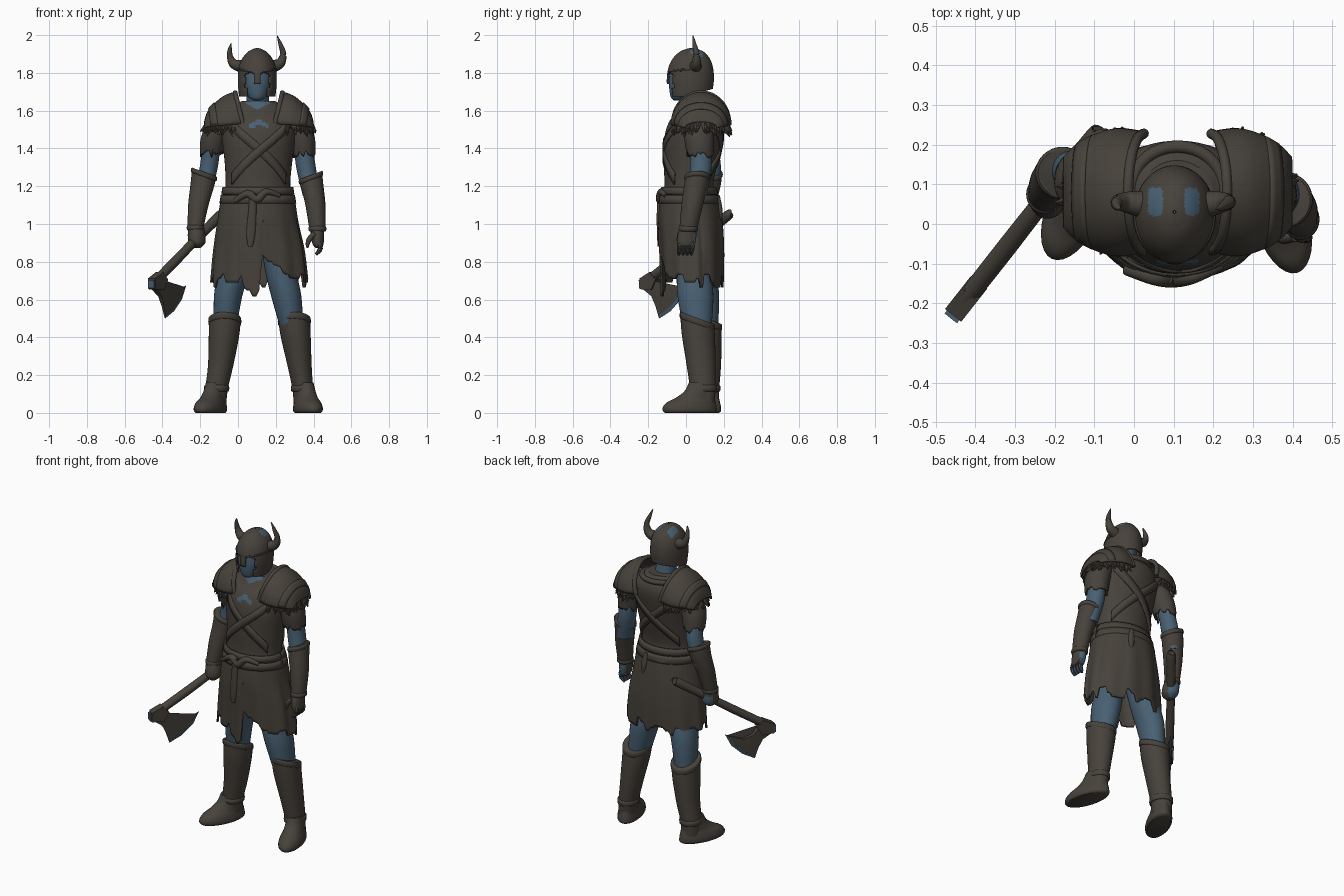
import bpy, bmesh, math, random
from math import sin, cos, pi, radians
from mathutils import Vector

random.seed(4)
if "Cube" in bpy.data.objects:
    bpy.data.objects.remove(bpy.data.objects["Cube"])


def material(name, rgb):
    m = bpy.data.materials.new(name)
    m.use_nodes = True
    m.diffuse_color = (*rgb, 1)
    bsdf = next(n for n in m.node_tree.nodes if n.type == 'BSDF_PRINCIPLED')
    bsdf.inputs["Base Color"].default_value = (*rgb, 1)
    bsdf.inputs["Roughness"].default_value = 0.8
    return m


LEATHER = material("dark_leather", (0.063, 0.054, 0.044))
SKIN = material("slate_blue", (0.065, 0.117, 0.17))
PARTS = []


def finish(name, bm, mat, solid=0.0):
    bmesh.ops.recalc_face_normals(bm, faces=bm.faces)
    mesh = bpy.data.meshes.new(name)
    bm.to_mesh(mesh)
    bm.free()
    obj = bpy.data.objects.new(name, mesh)
    bpy.context.collection.objects.link(obj)
    mesh.materials.append(mat)
    if solid:
        mod = obj.modifiers.new("thickness", 'SOLIDIFY')
        mod.thickness, mod.offset = solid, 0
    PARTS.append(obj)
    return obj


def grid(name, rows, mat, closed=True, caps=True, solid=0.0):
    """Skin a list of point rows with quads."""
    bm = bmesh.new()
    vs = [[bm.verts.new(p) for p in row] for row in rows]
    n = len(rows[0])
    for r0, r1 in zip(vs, vs[1:]):
        for i in range(n if closed else n - 1):
            j = (i + 1) % n
            bm.faces.new((r0[i], r0[j], r1[j], r1[i]))
    if closed and caps:
        bm.faces.new(vs[0])
        bm.faces.new(vs[-1])
    return finish(name, bm, mat, solid)


def spline(keys, sub):
    """Smooth interpolation of equal-length tuples."""
    out = []
    for i in range(len(keys) - 1):
        k = [keys[max(i - 1, 0)], keys[i], keys[i + 1], keys[min(i + 2, len(keys) - 1)]]
        for s in range(sub):
            t = s / sub
            out.append([b + t * ((c - a) / 2 + t * (a - 2.5 * b + 2 * c - d / 2
                        + t * (1.5 * (b - c) + (d - a) / 2))) for a, b, c, d in zip(*k)])
    return out + [list(keys[-1])]


def loft(name, rings, mat, seg=32, sub=5, warp=None, solid=0.0):
    """Stack of ellipses (z, cx, cy, rx, ry)."""
    rows, keys = [], spline(rings, sub)
    for k, (z, cx, cy, rx, ry) in enumerate(keys):
        row = []
        for i in range(seg):
            a = 2 * pi * i / seg
            p = Vector((cx + rx * cos(a), cy + ry * sin(a), z))
            row.append(warp(p, a, k / (len(keys) - 1)) if warp else p)
        rows.append(row)
    return grid(name, rows, mat, caps=not solid, solid=solid)


def band(name, ring, half, grow, warp=None):
    """Raised ring around a lofted part."""
    z, x, y, rx, ry = ring
    loft(name, [(z + h, x, y, rx + g, ry + g) for h, g in
                ((half + .006, -.002), (half, grow), (-half, grow), (-half - .006, -.002))], LEATHER, sub=2, warp=warp)


def tube(name, keys, mat, seg=12, sub=5):
    """Round tube through (x, y, z, radius)."""
    pts, rows = spline(keys, sub), []
    for i, (x, y, z, r) in enumerate(pts):
        d = Vector(pts[min(i + 1, len(pts) - 1)][:3]) - Vector(pts[max(i - 1, 0)][:3])
        q = d.to_track_quat('Z', 'Y')
        rows.append([Vector((x, y, z)) + q @ Vector((r * cos(2 * pi * j / seg), r * sin(2 * pi * j / seg), 0))
                     for j in range(seg)])
    return grid(name, rows, mat)


def paint(obj, mat, rule):
    obj.data.materials.append(mat)
    for f in obj.data.polygons:
        if rule(f.center, f.normal):
            f.material_index = 1


# Torso, with skin showing at the neckline
TORSO = [(1.1, .105, .02, .188, .15), (1.2, .105, .015, .172, .13), (1.32, .108, .025, .178, .142),
         (1.45, .11, .04, .195, .155), (1.54, .11, .06, .2, .15), (1.6, .11, .08, .16, .12),
         (1.65, .108, .075, .09, .085)]
torso = loft("tunic", TORSO, LEATHER, 72, 10)
paint(torso, SKIN, lambda c, n: n.y < -.1 and (c.z > 1.605 + abs(c.x - .105) * .5 and abs(c.x - .105) < .065 or
      abs(c.z - 1.53 - .01 * sin(c.x * 70)) < .014 and abs(c.x - .105) < .052))
loft("neck", [(1.58, .105, .07, .07, .065), (1.65, .104, .055, .06, .06), (1.74, .102, .04, .06, .06)], SKIN)
tube("collar", [(.11 + .115 * cos(a), .09 + .105 * sin(a), 1.625, .016)
                for a in (radians(d) for d in range(-20, 201, 20))], LEATHER, 10, 2)


def strap(name, a0, z0, a1, z1, width, off):
    """Flat band wrapped on the torso between two angles."""
    rows, n = [], 40
    for i in range(n + 1):
        t = i / n
        a, z, row = radians(a0 + (a1 - a0) * t), z0 + (z1 - z0) * t, []
        for w in (-width / 2, 0, width / 2):
            h = z + w
            lo = max(k for k in range(len(TORSO) - 1) if TORSO[k][0] <= h)
            f = (h - TORSO[lo][0]) / (TORSO[lo + 1][0] - TORSO[lo][0])
            cx, cy, rx, ry = [p + (q - p) * f for p, q in zip(TORSO[lo][1:], TORSO[lo + 1][1:])]
            row.append((cx + (rx + off) * cos(a), cy + (ry + off) * sin(a), h))
        rows.append(row)
    return grid(name, rows, LEATHER, closed=False, solid=.01)


for side, a0, a1 in (("front", -140, -35), ("back", 140, 35)):
    strap(side + "_strap_down", a0, 1.54, a1, 1.24, .06, .003)
    strap(side + "_strap_up", a0, 1.24, a1, 1.54, .06, .004)
strap("belt_upper", 0, 1.175, 360, 1.175, .04, .01)
strap("belt_lower", 0, 1.13, 360, 1.13, .045, .012)
tube("belt_knot", [(-.02, -.115, 1.12, .014), (.05, -.134, 1.16, .02), (.1, -.138, 1.13, .022),
                   (.15, -.132, 1.17, .018), (.22, -.105, 1.15, .012)], LEATHER)
loft("sash_tail", [(1.16, .08, -.138, .018, .014), (1.05, .075, -.142, .022, .013),
                   (.95, .068, -.144, .024, .01), (.88, .065, -.144, .012, .006)], LEATHER)
loft("back_tassel", [(1.15, .16, .165, .012, .014), (1.07, .17, .18, .02, .014),
                     (1.0, .175, .182, .006, .005)], LEATHER)

# Torn skirt with a front slit
SEG = 96
teeth = [random.choice((-.035, -.01, .01, .03)) for _ in range(SEG)]


def hem(p, a, t):
    i = round(a / (2 * pi) * SEG) % SEG
    z = .7 + teeth[i // 2]
    if sin(a) < 0 and .12 < p.x < .3:
        z = .84 - (p.x - .12) * .75 + teeth[i] * .3
    elif sin(a) < 0 and .02 < p.x <= .12:
        z = .64 + teeth[i // 2] * .7
    fold = 1 + .025 * t * sin(11 * a)
    return Vector((.11 + (p.x - .11) * fold, .03 + (p.y - .03) * fold, 1.15 + (p.z - 1.15) * (1.15 - z) / .46))


loft("skirt", [(1.15, .105, .02, .188, .152), (1.0, .105, .025, .21, .165), (.85, .11, .033, .235, .165),
               (.69, .112, .035, .25, .16)], LEATHER, SEG, 6, hem, .012)

# Head and open-faced helmet
loft("head", [(1.655, .102, -.04, .02, .025), (1.67, .102, -.03, .045, .05), (1.71, .102, .0, .07, .088),
              (1.76, .102, .01, .084, .1), (1.82, .102, .015, .08, .095), (1.87, .102, .02, .04, .05)], SKIN)


def raise_nape(p, a, t):
    p.z += max(p.y, 0) * .3 * (1 - t) ** 4
    return p


helmet = loft("helmet", [(1.675, .102, .025, .092, .112), (1.75, .102, .023, .098, .12), (1.82, .102, .024, .094, .114),
                         (1.87, .102, .027, .077, .095), (1.905, .102, .03, .049, .064), (1.921, .102, .03, .022, .03),
                         (1.927, .102, .03, .003, .004)], LEATHER, 72, 8, raise_nape, .01)


def face_opening(c):
    dx = abs(c.x - .102)
    eyes = dx < .066 and 1.72 < c.z < 1.802 - 14 * (dx - .035) ** 2
    return c.y < 0 and (eyes or c.z <= 1.72 and dx < .052) and not (c.z > 1.745 and dx < .014)


bm = bmesh.new()
bm.from_mesh(helmet.data)
bmesh.ops.delete(bm, geom=[f for f in bm.faces if face_opening(f.calc_center_median())], context='FACES')
bm.to_mesh(helmet.data)
bm.free()
paint(helmet, SKIN, lambda c, n: c.z > 1.85 and
      ((abs(c.x - .1) - .043) / .018) ** 4 + ((c.y - .055) / .034) ** 4 < 1)
tube("helmet_brow", [(.102 + .097 * cos(a), .024 + .115 * sin(a), 1.805 + .012 * cos(a) ** 2, .008)
                     for a in (radians(d) for d in range(180, 361, 15))], LEATHER, 8, 3)
tube("right_horn", [(.02, .05, 1.835, .034), (-.022, .055, 1.848, .026), (-.042, .055, 1.885, .017),
                    (-.043, .045, 1.925, .011), (-.035, .037, 1.958, .002)], LEATHER)
tube("left_horn", [(.185, .05, 1.835, .034), (.224, .055, 1.852, .026), (.239, .055, 1.9, .017),
                   (.225, .045, 1.95, .011), (.207, .037, 1.998, .002)], LEATHER)

# Shoulder armour: arched plate, raised rim, overlapping band and fur trim
PLATE = [(.125, .148, .165, 1.53), (.18, .156, .15, 1.525), (.23, .14, .115, 1.52),
         (.268, .112, .075, 1.515), (.284, .085, .03, 1.51)]


def arch(s, d, ry, h, base, fade):
    return [Vector((.11 + s * (d - .04 * (1 - sin(v)) * fade), .08 - ry * cos(v), base + h * sin(v)))
            for v in (pi * i / 24 for i in range(25))]


for label, s in (("left", 1), ("right", -1)):
    keys = spline(PLATE, 4)
    rows = [arch(s, *k, 1 - i / (len(keys) - 1)) for i, k in enumerate(keys)]
    grid(label + "_pauldron", rows, LEATHER, closed=False, solid=.012)
    grid(label + "_pauldron_band", [[p + Vector((s * .004, 0, .006)) for p in r] for r in rows[8:12]],
         LEATHER, closed=False, solid=.01)
    tube(label + "_pauldron_rim", [(*p, .013) for p in rows[0][::3]], LEATHER, 10, 3)
    bm = bmesh.new()
    for i in range(90):
        a = radians(random.uniform(-105, 105))
        out = Vector((s * cos(a), sin(a), random.uniform(-2.6, -1))).normalized()
        size = random.uniform(.045, .075)
        new = bmesh.ops.create_cone(bm, cap_ends=True, segments=6, radius1=.02, radius2=.003, depth=size)["verts"]
        spot = Vector((.11 + s * (.14 + .13 * cos(a)), .083 + .128 * sin(a), random.uniform(1.515, 1.545)))
        bmesh.ops.transform(bm, verts=new, matrix=out.to_track_quat('Z', 'Y').to_matrix().to_4x4())
        bmesh.ops.translate(bm, verts=new, vec=spot + out * size * .3)
    finish(label + "_fur_trim", bm, LEATHER)

# Arms: torn sleeve, bare elbow, bracer (listed top to bottom)
ARMS = {"right": (-1, [(1.58, -.08, .085, .06, .07), (1.46, -.125, .1, .066, .074), (1.37, -.14, .115, .056, .064)],
                  [(1.42, -.14, .115, .046, .05), (1.3, -.155, .132, .048, .053), (1.15, -.19, .12, .045, .05)],
                  [(1.262, -.18, .128, .064, .062), (1.2, -.19, .122, .062, .061), (1.1, -.21, .1, .054, .055),
                   (.98, -.225, .075, .042, .045)]),
        "left": (1, [(1.58, .3, .07, .06, .07), (1.46, .335, .07, .066, .074), (1.37, .347, .075, .058, .066)],
                 [(1.42, .345, .075, .049, .054), (1.3, .36, .078, .052, .057), (1.15, .39, .06, .047, .05)],
                 [(1.245, .386, .06, .06, .064), (1.2, .393, .052, .059, .063), (1.1, .41, .033, .053, .057),
                  (.975, .42, .012, .043, .047)])}
for label, (s, sleeve, arm, bracer) in ARMS.items():
    tears = [random.uniform(-.022, .022) for _ in range(32)]

    def tear(p, a, t):
        p.z += tears[round(a / (2 * pi) * 32) % 32] * t ** 4
        return p

    def flare(p, a, t):
        p.z += s * .022 * cos(a) * (1 - t) ** 3
        return p
    loft(label + "_sleeve", sleeve, LEATHER, warp=tear, solid=.01)
    loft(label + "_arm", arm, SKIN)
    loft(label + "_bracer", bracer, LEATHER, warp=flare)
    band(label + "_bracer_cuff", bracer[0], .008, .004, lambda p, a, t: flare(p, a, 0))
    band(label + "_wrist_cuff", bracer[-1], .008, .004)

# Hands: gloved outside, bare palm side
hands = [loft("right_fist", [(.995, -.225, .075, .036, .04), (.95, -.22, .07, .046, .052),
                             (.9, -.217, .065, .044, .05), (.872, -.215, .062, .015, .02)], LEATHER),
         loft("left_palm", [(.99, .42, .012, .036, .04), (.94, .42, .005, .035, .05),
                            (.89, .424, .0, .028, .046), (.872, .424, .0, .01, .03)], LEATHER),
         tube("left_thumb", [(.405, -.03, .95, .015), (.375, -.036, .915, .014), (.366, -.032, .875, .007)], LEATHER)]
for i in range(4):
    y = -.03 + i * .022
    hands.append(tube("left_finger", [(.428, y, .91, .015), (.436, y - .004, .87, .014),
                                      (.412, y - .008, .838, .008)], LEATHER, 8))
for h in hands:
    paint(h, SKIN, lambda c, n: n.y > .35 and abs(n.x) < .85 and c.z < .95)

# Legs, boots and feet
LEGS = {"right": ([(.98, .02, .05, .09, .09), (.76, -.02, .07, .085, .09), (.62, -.052, .085, .075, .09),
                   (.45, -.068, .1, .06, .07)],
                  [(.485, -.07, .1, .084, .088), (.4, -.075, .103, .08, .086), (.25, -.092, .11, .067, .075),
                   (.13, -.113, .11, .06, .066), (.05, -.118, .108, .056, .064)], (-.146, .048, -.42)),
        "left": ([(.98, .2, .035, .09, .09), (.76, .225, .04, .083, .09), (.62, .255, .05, .08, .095),
                  (.45, .285, .06, .062, .075)],
                 [(.485, .298, .06, .084, .09), (.4, .306, .066, .079, .088), (.25, .326, .08, .064, .077),
                  (.13, .342, .088, .055, .068), (.05, .348, .086, .053, .066)], (.37, .02, .28))}
FOOT = [(0, 0, 0, .06, .135), (.01, 0, 0, .069, .147), (.03, 0, 0, .07, .147), (.055, 0, .008, .064, .134),
        (.08, 0, .03, .056, .106), (.115, 0, .052, .052, .08), (.16, 0, .056, .044, .06)]


def slant(p, a, t):
    p.z -= .032 * sin(a) * (1 - t) ** 3
    return p


for label, (leg, boot, (fx, fy, yaw)) in LEGS.items():
    def turn(p, a, t):
        return Vector((fx + p.x * cos(yaw) - p.y * sin(yaw), fy + p.x * sin(yaw) + p.y * cos(yaw), p.z))
    loft(label + "_leg", leg, SKIN)
    loft(label + "_boot", boot, LEATHER, warp=slant)
    loft(label + "_foot", FOOT, LEATHER, warp=turn)
    band(label + "_boot_cuff", boot[0], .012, .003, lambda p, a, t: slant(p, a, 0))
    band(label + "_ankle_strap", boot[3], .012, .006)

# Axe: handle, head and sharpened edge
tube("axe_handle", [(-.085, .235, 1.055, .02), (-.1, .215, 1.04, .027), (-.22, .07, .92, .024),
                    (-.33, -.07, .805, .025), (-.44, -.21, .695, .024)], LEATHER)


def blade(name, outline, mat):
    """Plate from (x, z, half thickness) in the upright plane of the handle."""
    bm = bmesh.new()
    sides = [[bm.verts.new((x + s * h * .785, -.21 + (x + .44) * 1.27 - s * h * .62, z)) for x, z, h in outline]
             for s in (1, -1)]
    n = len(outline)
    for i in range(n):
        j = (i + 1) % n
        bm.faces.new((sides[0][i], sides[0][j], sides[1][j], sides[1][i]))
    caps = [bm.faces.new(v) for v in sides]
    bmesh.ops.triangulate(bm, faces=caps)
    return finish(name, bm, mat)


blade("axe_socket", [(-.455, .655, .024), (-.456, .712, .026), (-.415, .745, .026), (-.39, .705, .026),
                     (-.41, .65, .024)], LEATHER)
blade("axe_head", [(-.45, .66, .018), (-.4, .7, .018), (-.379, .652, .013), (-.342, .633, .008),
                   (-.284, .666, .005), (-.312, .6, .006), (-.35, .548, .006), (-.388, .515, .005),
                   (-.398, .565, .008), (-.413, .618, .013)], LEATHER)
blade("axe_edge", [(-.284, .666, .006), (-.275, .675, .001), (-.298, .6, .001), (-.34, .538, .001),
                   (-.386, .5, .001), (-.388, .515, .006), (-.35, .548, .007), (-.312, .6, .007)], SKIN)
blade("axe_poll", [(-.461, .66, .02), (-.462, .704, .02), (-.455, .704, .02), (-.454, .656, .02)], SKIN)

# Smooth shading with crisp edges
bpy.ops.object.select_all(action='DESELECT')
for obj in PARTS:
    obj.select_set(True)
bpy.context.view_layer.objects.active = PARTS[0]
bpy.ops.object.shade_smooth_by_angle(angle=radians(40))
